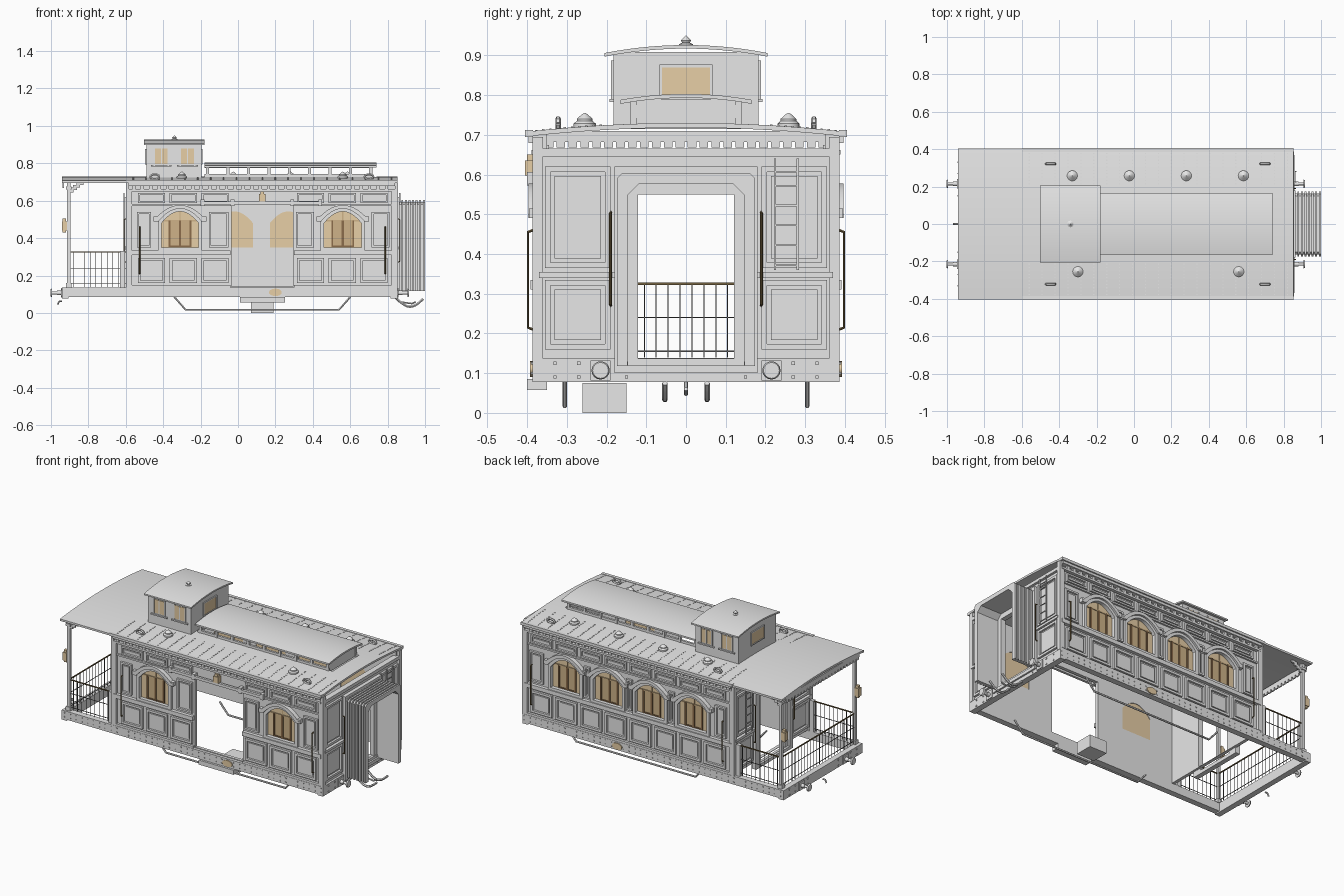
import bpy, bmesh, math
from mathutils import Matrix, Vector

if "Cube" in bpy.data.objects:
    bpy.data.objects.remove(bpy.data.objects["Cube"])


def material(name, rgb):
    m = bpy.data.materials.new(name)
    m.diffuse_color = (*rgb, 1)
    m.use_nodes = True
    m.node_tree.nodes["Principled BSDF"].inputs["Base Color"].default_value = m.diffuse_color
    return m


GREY = material("light_grey", (0.8, 0.8, 0.8))
TAN = material("amber_glass", (0.8, 0.62, 0.38))
WOOD = material("tan_wood", (0.62, 0.45, 0.25))
BROWN = material("brown_wood", (0.26, 0.15, 0.07))
RAIL = material("dark_bronze", (0.17, 0.12, 0.05))
STEEL = material("dark_steel", (0.13, 0.13, 0.13))
SIDE = Matrix(((1, 0, 0), (0, 0, -1), (0, 1, 0))).to_4x4()
END = Matrix(((0, 0, 1), (1, 0, 0), (0, 1, 0))).to_4x4()


def link(name, bm, mat):
    me = bpy.data.meshes.new(name)
    bmesh.ops.recalc_face_normals(bm, faces=bm.faces)
    bm.to_mesh(me)
    bm.free()
    me.materials.append(mat)
    ob = bpy.data.objects.new(name, me)
    bpy.context.collection.objects.link(ob)
    return ob


def boxes(name, items, mat=GREY):
    bm = bmesh.new()
    for x0, x1, y0, y1, z0, z1 in items:
        m = Matrix.LocRotScale(Vector((x0 + x1, y0 + y1, z0 + z1)) / 2, None,
                               Vector((abs(x1 - x0), abs(y1 - y0), abs(z1 - z0))))
        bmesh.ops.create_cube(bm, size=1, matrix=m)
    return link(name, bm, mat)


def from_curve(name, cu, matrix, mat):
    tmp = bpy.data.objects.new("tmp", cu)
    bpy.context.collection.objects.link(tmp)
    dg = bpy.context.evaluated_depsgraph_get()
    me = bpy.data.meshes.new_from_object(tmp.evaluated_get(dg))
    bpy.data.objects.remove(tmp)
    bm = bmesh.new()
    bm.from_mesh(me)
    bpy.data.meshes.remove(me)
    bmesh.ops.remove_doubles(bm, verts=bm.verts, dist=1e-5)
    bm.transform(matrix)
    return link(name, bm, mat)


def add_spline(cu, pts, cyclic):
    s = cu.splines.new('POLY')
    s.points.add(len(pts) - 1)
    for p, c in zip(s.points, pts):
        p.co = (*c, 1) if len(c) == 3 else (*c, 0, 1)
    s.use_cyclic_u = cyclic


def plate(name, loops, pos, thick, axis=SIDE, mat=GREY):
    """Outline with holes, extruded along y (SIDE) or x (END)."""
    cu = bpy.data.curves.new(name, 'CURVE')
    cu.dimensions, cu.fill_mode, cu.extrude = '2D', 'BOTH', thick / 2
    for lp in loops:
        add_spline(cu, lp, True)
    off = (0, pos, 0) if axis is SIDE else (pos, 0, 0)
    return from_curve(name, cu, Matrix.Translation(off) @ axis, mat)


def tube(name, paths, r, mat):
    cu = bpy.data.curves.new(name, 'CURVE')
    cu.dimensions, cu.bevel_depth, cu.bevel_resolution, cu.use_fill_caps = '3D', r, 1, True
    for p in paths:
        add_spline(cu, p, False)
    return from_curve(name, cu, Matrix(), mat)


def lathe(name, prof, places, mat=GREY, turn=Matrix(), n=16):
    bm = bmesh.new()
    for loc in places:
        m = Matrix.Translation(loc) @ turn
        rings = [[bm.verts.new(m @ Vector((r * math.cos(2 * math.pi * i / n),
                 r * math.sin(2 * math.pi * i / n), h))) for i in range(n)] for r, h in prof]
        for a, b in zip(rings, rings[1:]):
            for i in range(n):
                bm.faces.new((a[i], a[(i + 1) % n], b[(i + 1) % n], b[i]))
        bm.faces.new(rings[0])
        bm.faces.new(rings[-1])
    return link(name, bm, mat)


def rect(u0, u1, v0, v1):
    return [(u0, v0), (u1, v0), (u1, v1), (u0, v1)]


def arch(cx, w, z0, zs, h, n=14):
    top = [(cx + w * (1 - 2 * i / n), zs + h * (1 - (1 - 2 * i / n) ** 2)) for i in range(n + 1)]
    return [(cx - w, z0), (cx + w, z0)] + top


def frame(u0, u1, z0, z1, t=0.014):
    """Moulding bars and raised centre of a panel, as (u0, u1, z0, z1, height)."""
    g = t + 0.01
    return [(u0, u1, z0, z0 + t, .014), (u0, u1, z1 - t, z1, .014), (u0, u0 + t, z0, z1, .014),
            (u1 - t, u1, z0, z1, .014), (u0 + g, u1 - g, z0 + g, z1 - g, .007)]


# underframe: open beams, rivets, bolts, oval plaques
boxes("underframe", [(-.94, .85, s * .35, s * .387, .085, .137) for s in (-1, 1)]
      + [(-.94, -.905, -.387, .387, .078, .137), (.815, .853, -.387, .387, .078, .137)])
boxes("frame_rivets", [(x - .003, x + .003, s * .386, s * .39, z - .003, z + .003)
      for s in (-1, 1) for z in (.1, .125) for x in [-.92 + .04 * i for i in range(45)]]
      + [(e - .003, e + .003, y - .004, y + .004, z - .004, z + .004) for e in (-.941, .854)
         for z in (.09, .125) for y in (-.33, -.27, -.15, .15, .27, .33)])
for s in (-1, 1):
    oval = [(.2 + .034 * math.cos(a * math.pi / 12), .11 + .02 * math.sin(a * math.pi / 12)) for a in range(24)]
    plate("oval_plaque", [oval], s * .389, .008, SIDE, TAN)

# side walls, windows and panels
WINDOWS = (-.31, -.02, .27, .56)
for s, side in ((-1, "front"), (1, "back")):
    front = s < 0
    wins = (WINDOWS[0], WINDOWS[3]) if front else WINDOWS
    holes = [arch(c, .1, .35, .48, .063) for c in wins]
    if front:
        holes.append(rect(-.035, .295, .142, .58))
    plate(side + "_wall", [rect(-.585, .84, .135, .705)] + holes, s * .36, .02)
    bars, doors = [], []
    for c in wins:
        plate(side + "_window_glass", [arch(c, .103, .347, .48, .064)], s * .357, .008, SIDE, TAN)
        plate(side + "_window_surround", [arch(c, .118, .335, .49, .076), arch(c, .099, .351, .48, .062)],
              s * .375, .02)
        hood = arch(c, .135, .5, .502, .075)[2:] + arch(c, .115, .5, .49, .068)[2:][::-1]
        plate(side + "_window_hood", [hood], s * .38, .034)
        for u, w in ((-.056, .005), (0, .006), (.056, .005)):
            bars.append((c + u - w, c + u + w, s * .355, s * .368, .353, .495))
        bars.append((c - .06, c + .06, s * .355, s * .367, .353, .36))
        doors += [(c + d - .025, c + d + .025, s * .355, s * .363, .36, .49) for d in (-.028, .028)]
        doors += [(c - .098, c + .098, s * .355, s * .366, .49, .498),
                  (c - .003, c + .003, s * .355, s * .365, .498, .54)]
    boxes(side + "_window_stiles", bars, BROWN)
    boxes(side + "_window_casements", doors, WOOD)
    ks = (0, 1, 2, 5, 6, 7) if front else range(8)
    fr = []
    for k in ks:
        u = -.535 + .17 * k
        fr += frame(u, u + .145, .16, .295) + frame(u, u + .145, .588, .64, .01)
    edges = [(-.54, -.465), (-.155, -.05), (.31, .405), (.715, .81)] if front else \
        [(-.54, -.465), (.715, .81)] + [(c + .125, c + .165) for c in WINDOWS[:3]]
    for a, b in edges:
        fr += frame(a, b, .35, .54, .011)
    spans = [(-.585, -.04), (.3, .84)] if front else [(-.585, .84)]
    for a, b in spans:
        fr += [(a, b, .137, .15, .016), (a, b, .31, .335, .022), (a, b, .572, .582, .012)]
    for c in wins:
        fr += [(c + d - .014, c + d + .014, .49, .515, .026) for d in (-.127, .127)]
    fr += [(-.585, .84, .65, .662, .02), (-.585, .84, .68, .705, .028)]
    fr += [(x, x + .018, .15, .65, .018) for x in (-.585, .822)]
    fr += [(-.565 + .045 * i, -.548 + .045 * i, .662, .68, .018) for i in range(31)]
    boxes(side + "_wall_mouldings", [(a, b, s * .369, s * (.369 + d), z0, z1) for a, b, z0, z1, d in fr])
    tube(side + "_grab_poles", [[(x, s * .385, .21), (x, s * .398, .215), (x, s * .398, .455), (x, s * .385, .46)]
         for x in (-.525, .787)], .004, RAIL)
    tube(side + "_truss_rod", [[(-.34, s * .305, .085), (-.28, s * .305, .017),
         (.54, s * .305, .017), (.6, s * .305, .085)]], .006, GREY)

# front doorway: slide track, lamp and steps
boxes("door_track", [(-.2, .45, -.4, -.385, .58, .597)] +
      [(x, x + .02, -.4, -.365, .572, .607) for x in (-.2, -.04, .28, .43)])
boxes("entry_steps", [(.01, .25, -.4, -.35, .057, .085), (.07, .19, -.26, -.15, 0, .075)])
boxes("door_lamp", [(.113, .147, -.405, -.375, .597, .635), (.12, .14, -.4, -.38, .635, .65)], TAN)

# end walls with open doorways
for x, s in ((.83, 1), (-.575, -1)):
    plate("end_wall", [rect(-.37, .37, .135, .665), rect(-.122, .122, .138, .55)], x, .02, END)
    plate("end_door_surround", [rect(-.18, .18, .1, .62), rect(-.15, .15, .12, .6)], x + s * .018, .03, END)
    plate("end_door_frame", [rect(-.155, .155, .11, .605), rect(-.121, .121, .122, .55)],
          x + s * .012, .016, END)
    fr = []
    for m in (-1, 1):
        for z0, z1 in ((.16, .335), (.365, .62)):
            fr += frame(*sorted((m * .19, m * .355)), z0, z1)
        fr += [(m * .36, m * .387, .135, .695, .016), (m * .18, m * .37, .34, .355, .02)]
    fr.append((-.37, .37, .645, .665, .016))
    boxes("end_panels", [(x + s * .009, x + s * (.009 + d), a, b, z0, z1) for a, b, z0, z1, d in fr])
    xo = x + s * .035
    boxes("ladder", [(xo - .003, xo + .003, y - .003, y + .003, .36, .64) for y in (.224, .281)]
          + [(xo - .002, xo + .002, .224, .281, z, z + .004) for z in (.37, .42, .47, .52, .57, .605)])
    tube("end_grab_poles", [[(xo - s * .02, y, .27), (xo, y, .275), (xo, y, .5), (xo - s * .02, y, .505)]
         for y in (-.19, .19)], .0035, RAIL)


# arched roofs
def arc_roof(name, x0, x1, y0, y1, zc, drop, half, th):
    ys = [y0 + (y1 - y0) * i / 16 for i in range(17)]
    top = [(y, zc - drop * (y / half) ** 2) for y in ys]
    return plate(name, [top + [(y, z - th) for y, z in top[::-1]]], (x0 + x1) / 2, x1 - x0, END)


arc_roof("porch_roof", -.94, -.18, -.403, .403, .73, .022, .4, .012)
arc_roof("rear_roof", .74, .853, -.403, .403, .73, .022, .4, .012)
for s in (-1, 1):
    arc_roof("side_roof", -.18, .74, *sorted((s * .13, s * .403)), .73, .022, .4, .012)
boxes("roof_edge_trim", [(-.6, .853, s * .385, s * .405, .695, .712) for s in (-1, 1)])
boxes("roof_rivets", [(x - .003, x + .003, s * y - .003, s * y + .003,
      .725 - .022 * (y / .4) ** 2, .732 - .022 * (y / .4) ** 2) for s in (-1, 1)
      for x in [-.56 + .069 * i for i in range(21)] for y in [.215 + .018 * j for j in range(11)]])
boxes("clerestory_walls", [(-.18, .72, s * .125, s * .138, z0, z1) for s in (-1, 1)
      for z0, z1 in ((.715, .742), (.775, .79))] + [(.7, .715, -.135, .135, .715, .79)]
      + [(x, x + .016, s * .125, s * .14, .72, .785) for s in (-1, 1)
         for x in [-.17 + .109 * i for i in range(9)]])
arc_roof("clerestory_roof", -.18, .74, -.165, .165, .803, .015, .165, .01)

# cupola with panes on all four sides
boxes("cupola_body", [(-.49, -.195, -.183, .183, .715, .908)])
arc_roof("cupola_roof", -.502, -.178, -.205, .205, .926, .02, .205, .009)
panes, rims = [], []
for s in (-1, 1):
    for c in (-.41, -.27):
        panes.append((c - .035, c + .035, s * .182, s * .186, .797, .88))
        rims += [(c - .003, c + .003, s * .182, s * .189, .797, .88)]
        rims += [(c + d - .004, c + d + .004, s * .182, s * .189, .79, .887) for d in (-.038, .038)]
        rims.append((c - .055, c + .055, s * .182, s * .192, .782, .79))
    xw = -.3425 + s * .1475
    panes.append((xw - .003, xw + .003, -.06, .06, .8, .87))
    rims += [(xw - .006, xw + .006, -.067, .067, z, z + .007) for z in (.793, .87)]
    rims += [(xw - .006, xw + .006, y - .0035, y + .0035, .793, .877) for y in (-.0635, .0635)]
boxes("cupola_panes", panes, TAN)
boxes("cupola_window_frames", rims)
lathe("cupola_finial", [(.018, 0), (.018, .008), (.01, .012), (.013, .018), (.004, .026), (.001, .03)],
      [(-.34, 0, .92)])

# roof vents and lifting rings
lathe("roof_vents", [(.028, -.004), (.028, .01), (.02, .017), (.02, .022), (.009, .032), (.002, .037)],
      [(x, .258, .718) for x in (-.33, -.025, .28, .585)] + [(x, -.255, .718) for x in (-.3, .56)])
tube("lifting_rings", [[(x + .024 * math.cos(i * math.pi / 5), y, .728 + .013 * math.sin(i * math.pi / 5))
     for i in range(11)] for x in (-.445, .7) for y in (-.322, .322)], .007, GREY)

# porch: posts, canopy fringe, brackets, lanterns, railing
posts, lamps, brackets = [], [], []
for s in (-1, 1):
    y = s * .36
    posts += [(-.914, -.896, y - .009, y + .009, .135, .705), (-.92, -.89, y - .015, y + .015, .135, .16),
              (-.92, -.89, y - .015, y + .015, .66, .675), (-.63, -.605, y - .012, y + .012, .135, .33)]
    brackets += [(-.9 + .018 * i, -.88 + .018 * i, y - .005, y + .005, .645 + .013 * i, .67 + .013 * i)
                 for i in range(4)]
    lamps += [(-.942, -.914, y - .014, y + .014, .44, .49), (-.937, -.919, y - .009, y + .009, .49, .505),
              (-.937, -.919, y - .009, y + .009, .43, .44)]
boxes("porch_posts", posts)
boxes("porch_brackets", brackets)
boxes("porch_lanterns", lamps, TAN)
boxes("canopy_fringe", [(-.938, -.93, -.36, .36, .682, .71)]
      + [(-.938, -.93, y - .011, y + .011, .668, .684) for y in [-.345 + .03 * i for i in range(24)]])
for z, h, mat in ((.325, .003, RAIL), (.24, .0015, STEEL), (.155, .0015, STEEL)):
    boxes("porch_rails", [(-.906 - h, -.906 + h, -.36, .36, z - h, z + h)]
          + [(-.906, -.6, s * .36 - h, s * .36 + h, z - h, z + h) for s in (-1, 1)], mat)
boxes("porch_balusters", [(-.9072, -.9048, y - .0012, y + .0012, .14, .325)
                          for y in [-.345 + .03 * i for i in range(24)]]
      + [(x - .0012, x + .0012, s * .3612, s * .3588, .14, .325) for s in (-1, 1)
         for x in [-.88 + .03 * i for i in range(9)]], STEEL)

# gangway bellows: folded arches open at the bottom
def gate(w, z0, z1, c):
    return [(w, z0), (w, z1 - c), (w - c, z1), (c - w, z1), (-w, z1 - c), (-w, z0)]


for i in range(15):
    d = .011 * (i % 2)
    plate("bellows_fold", [gate(.174 - d, .118, .604 - d, .014) + gate(.147, .118, .578, .03)[::-1]],
          .859 + .0096 * i, .0104, END)

# buffers, hoses and hooks
for s, x in ((1, .85), (-1, -.938)):
    turn = Matrix.Rotation(s * math.pi / 2, 4, 'Y')
    lathe("buffers", [(.012, 0), (.012, .03), (.008, .03), (.008, .056), (.023, .056), (.02, .064)],
          [(x, y, .107) for y in (-.215, .215)], GREY, turn)
    boxes("buffer_plates", [(x - .003, x + s * .009, y - .025, y + .025, .082, .132) for y in (-.215, .215)])
tube("gangway_hoses", [[(.85 + .14 * i / 10, y, .075 - .042 * math.sin(math.pi * i / 10)) for i in range(11)]
     for y in (-.053, .053)], .007, GREY)
tube("coupling_hooks", [[(-.94, 0, .063), (-.955, 0, .063), (-.965, 0, .045)],
     [(.83, 0, .09), (.86, 0, .06), (.93, 0, .05), (.95, 0, .06)]], .005, GREY)

# smooth rounded parts while keeping hard edges
for ob in bpy.context.collection.objects:
    ob.select_set(True)
    bpy.context.view_layer.objects.active = ob
bpy.ops.object.shade_smooth_by_angle(angle=math.radians(30))
